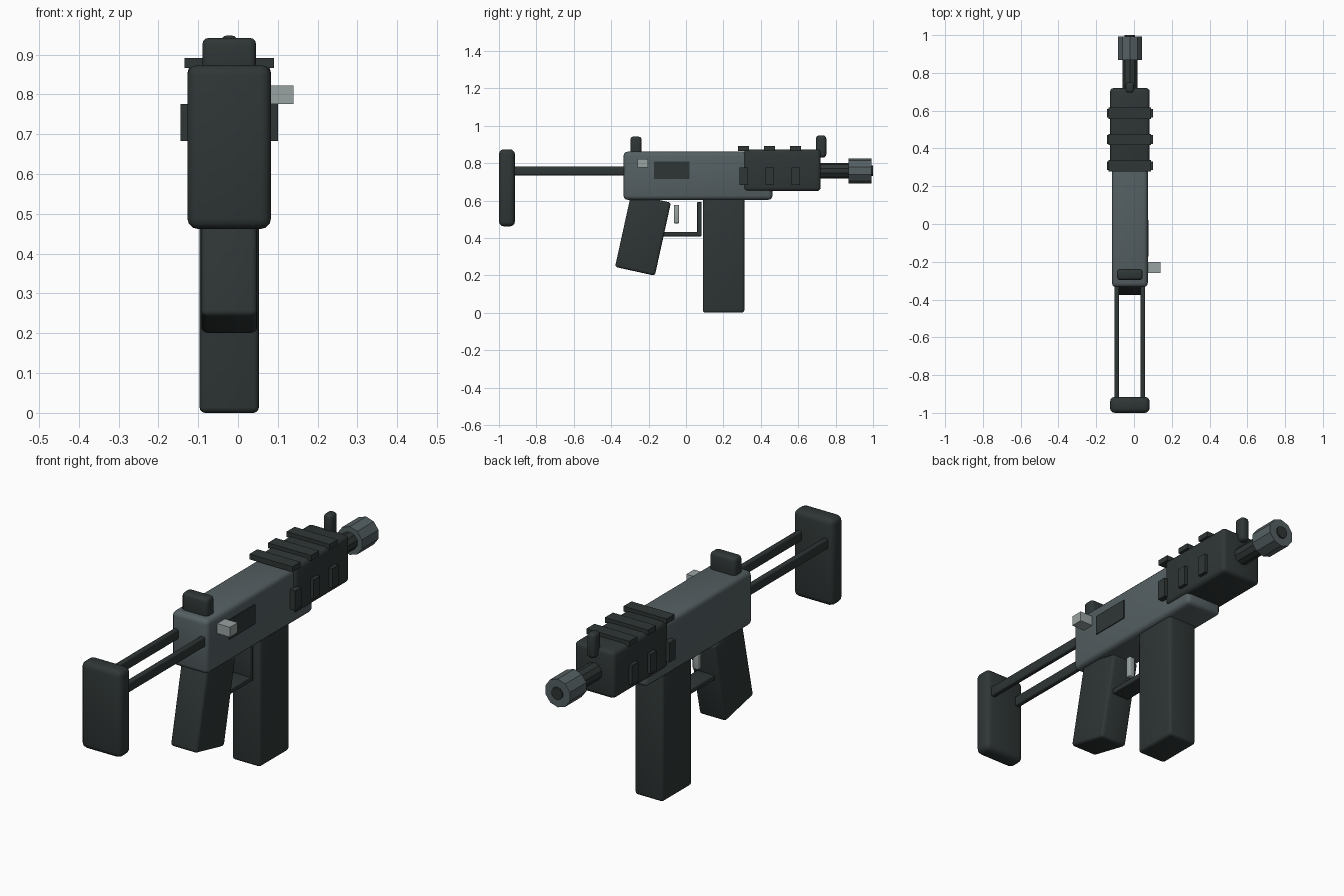
import bpy
import math
from mathutils import Matrix, Vector

cube = bpy.data.objects.get("Cube")
if cube:
    bpy.data.objects.remove(cube, do_unlink=True)

CX = -0.022  # centre line of the body


def material(name, rgb):
    m = bpy.data.materials.new(name)
    m.use_nodes = True
    col = (*rgb, 1)
    m.diffuse_color = col
    m.node_tree.nodes["Principled BSDF"].inputs["Base Color"].default_value = col
    return m


DARK = material("dark polymer", (0.028, 0.037, 0.036))
STEEL = material("grey steel", (0.090, 0.115, 0.123))
LIGHT = material("light metal", (0.32, 0.37, 0.36))


def finish(ob, name, mat, bevel, segments=3):
    ob.name = name
    ob.data.materials.append(mat)
    if bevel:
        mod = ob.modifiers.new("soft edges", "BEVEL")
        mod.width = bevel
        mod.segments = segments
        mod.limit_method = "ANGLE"
        bpy.ops.object.modifier_apply(modifier=mod.name)
        bpy.ops.object.shade_smooth_by_angle(angle=math.radians(35))
    return ob


def box(name, mat, x, y, z, bevel=0.0, tilt=0.0):
    """Box from (low, high) ranges, optionally tilted about x."""
    size = [r[1] - r[0] for r in (x, y, z)]
    mid = Vector([(r[0] + r[1]) / 2 for r in (x, y, z)])
    bpy.ops.mesh.primitive_cube_add(size=1)
    ob = bpy.context.object
    ob.data.transform(Matrix.Diagonal((*size, 1)))
    ob.data.transform(Matrix.Rotation(tilt, 4, "X"))
    ob.location = mid
    return finish(ob, name, mat, bevel)


def centred(width):
    return (CX - width / 2, CX + width / 2)


def tube(name, mat, radius, y0, y1, bevel=0.0):
    """Ten-sided bar along y with a corner pointing up."""
    bpy.ops.mesh.primitive_cylinder_add(vertices=10, radius=radius, depth=y1 - y0)
    ob = bpy.context.object
    ob.data.transform(Matrix.Rotation(math.radians(90), 4, "X"))
    ob.location = (CX, (y0 + y1) / 2, 0.759)
    return finish(ob, name, mat, bevel, 1)


# Body
box("receiver", STEEL, centred(0.19), (-0.334, 0.462), (0.604, 0.861), 0.022)
box("handguard", DARK, centred(0.21), (0.31, 0.72), (0.65, 0.874), 0.02)
box("magazine", DARK, centred(0.149), (0.09, 0.312), (0.0, 0.63), 0.014)
box("grip", DARK, centred(0.14), (-0.339, -0.121), (0.217, 0.617), 0.014,
    tilt=math.radians(-12.4))

# Ribs across the top and raised plates on both sides of the handguard
for i in range(3):
    y = 0.308 + 0.139 * i
    box(f"top_rib_{i + 1}", DARK, centred(0.226), (y - 0.03, y + 0.03), (0.866, 0.891))
    for side, sign in (("left", 1), ("right", -1)):
        xs = sorted((CX + sign * 0.085, CX + sign * 0.122))
        box(f"{side}_side_plate_{i + 1}", DARK, xs, (y - 0.023, y + 0.023), (0.683, 0.776))

# Barrel and muzzle
tube("barrel", DARK, 0.042, 0.70, 0.88)
tube("muzzle", STEEL, 0.067, 0.868, 0.992)
tube("bore", DARK, 0.029, 0.95, 1.0)

# Sights
box("front_sight", DARK, centred(0.044), (0.695, 0.75), (0.83, 0.948), 0.016)
box("rear_sight", DARK, centred(0.135), (-0.297, -0.238), (0.84, 0.942), 0.016)

# Ejection port and cocking knob
box("ejection_port", DARK, (0.068, 0.077), (-0.172, 0.02), (0.715, 0.808))
box("cocking_knob", LIGHT, (0.06, 0.14), (-0.26, -0.202), (0.776, 0.823))

# Trigger and its guard
box("trigger", LIGHT, centred(0.03), (-0.064, -0.037), (0.478, 0.577), 0.005)
box("guard_bottom", DARK, centred(0.09), (-0.15, 0.083), (0.409, 0.433), 0.004)
box("guard_front", DARK, centred(0.09), (0.059, 0.083), (0.412, 0.592), 0.004)

# Stock
for side, sign in (("left", 1), ("right", -1)):
    box(f"{side}_stock_rod", DARK, [CX + sign * 0.069 + d for d in (-0.0125, 0.0125)],
        (-0.93, -0.32), (0.735, 0.783), 0.007)
box("butt_plate", DARK, centred(0.21), (-1.0, -0.915), (0.462, 0.874), 0.026)
